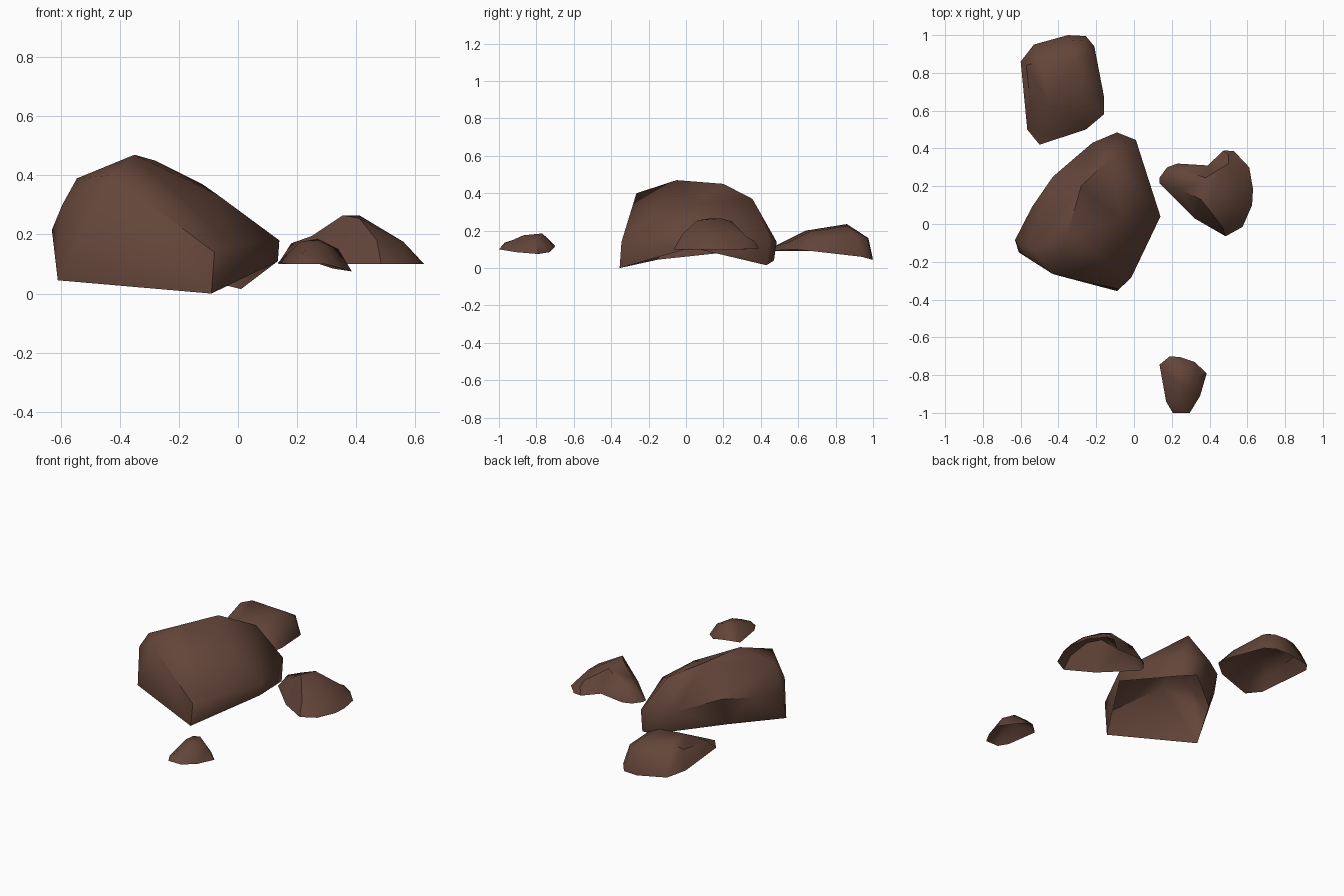
import bpy, bmesh, math
from mathutils import Vector
from mathutils.geometry import delaunay_2d_cdt

brown = bpy.data.materials.new("dark brown stone")
brown.diffuse_color = (0.125, 0.059, 0.041, 1)


def finish(name, bm):
    """Turn a bmesh into a smooth shaded stone object."""
    me = bpy.data.meshes.new(name)
    bm.to_mesh(me)
    bm.free()
    me.materials.append(brown)
    ob = bpy.data.objects.new(name, me)
    bpy.context.collection.objects.link(ob)
    bpy.ops.object.select_all(action='DESELECT')
    ob.select_set(True)
    bpy.context.view_layer.objects.active = ob
    bpy.ops.object.shade_smooth_by_angle(angle=math.radians(50))


def hull_rock(name, rim, upper):
    """Convex shell, open underneath between the rim points."""
    bm = bmesh.new()
    rim_verts = {bm.verts.new(p) for p in rim}
    for p in upper:
        bm.verts.new(p)
    bmesh.ops.convex_hull(bm, input=bm.verts[:])
    under = [f for f in bm.faces
             if all(v in rim_verts for v in f.verts) and f.normal.z < -0.2]
    bmesh.ops.delete(bm, geom=under, context='FACES')
    loose = [v for v in bm.verts if not v.link_faces]
    bmesh.ops.delete(bm, geom=loose, context='VERTS')
    finish(name, bm)


def shell_rock(name, rim, upper):
    """Open shell: triangulated inside its outline, following point heights."""
    pts = [Vector(p) for p in rim + upper]
    res = delaunay_2d_cdt([p.xy for p in pts], [], [list(range(len(rim)))], 1, 1e-5)
    bm = bmesh.new()
    verts = [bm.verts.new((c.x, c.y, pts[src[0]].z if src else 0.1))
             for c, src in zip(res[0], res[3])]
    for f in res[2]:
        bm.faces.new([verts[i] for i in f])
    for f in bm.faces:
        f.normal_update()
        if f.normal.z < 0:
            f.normal_flip()
    finish(name, bm)


# large boulder
hull_rock("large_boulder",
    [(-.61, -.15, .045), (-.09, -.355, 0), (.01, -.16, .04), (.135, .03, .11),
     (.01, .43, .015), (-.09, .47, .04), (-.42, .18, .08)],
    [(-.63, -.085, .215), (-.595, -.155, .3), (-.545, -.13, .39), (-.43, -.265, .4),
     (-.35, -.05, .47), (-.28, .2, .45), (-.08, -.345, .14), (-.015, -.285, .16),
     (.055, -.06, .16), (.14, .04, .18), (-.07, .02, .335), (-.12, .355, .37),
     (.01, .445, .16), (-.09, .485, .14), (-.22, .43, .2), (-.43, .25, .27),
     (-.54, .09, .25)])

# flat stone behind it
shell_rock("back_stone",
    [(-.6, .86, .09), (-.53, .95, .06), (-.35, 1, .045), (-.255, .995, .045),
     (-.21, .94, .06), (-.16, .68, .09), (-.16, .58, .1), (-.255, .5, .095),
     (-.5, .42, .09), (-.565, .5, .09)],
    [(-.57, .84, .21), (-.5, .86, .235), (-.35, .975, .16), (-.27, .97, .16),
     (-.3, .86, .225), (-.23, .9, .175), (-.2, .67, .16), (-.27, .66, .195),
     (-.45, .64, .2), (-.54, .56, .15), (-.48, .47, .115), (-.27, .54, .135)])

# heart shaped stone on the right
shell_rock("right_stone",
    [(.135, .245, .1), (.175, .3, .1), (.23, .32, .1), (.39, .31, .11),
     (.475, .39, .105), (.53, .385, .105), (.61, .3, .1), (.63, .185, .1),
     (.625, .1, .1), (.575, -.015, .1), (.485, -.065, .1), (.32, .03, .1),
     (.135, .215, .1)],
    [(.18, .25, .17), (.25, .285, .19), (.25, .18, .195), (.38, .245, .25),
     (.355, .13, .265), (.41, .19, .265), (.41, .06, .255), (.47, -.02, .18),
     (.56, .09, .175), (.56, .2, .175), (.5, .32, .17), (.5, .365, .145)])

# small stone in front
shell_rock("front_pebble",
    [(.135, -.745, .105), (.19, -.7, .12), (.245, -.705, .11), (.32, -.73, .085),
     (.385, -.79, .075), (.35, -.91, .085), (.295, -1, .1), (.205, -1, .1),
     (.17, -.94, .1)],
    [(.2, -.74, .16), (.27, -.77, .185), (.21, -.83, .175), (.28, -.87, .175),
     (.34, -.8, .15), (.23, -.91, .155), (.22, -.97, .135), (.28, -.96, .135)])
